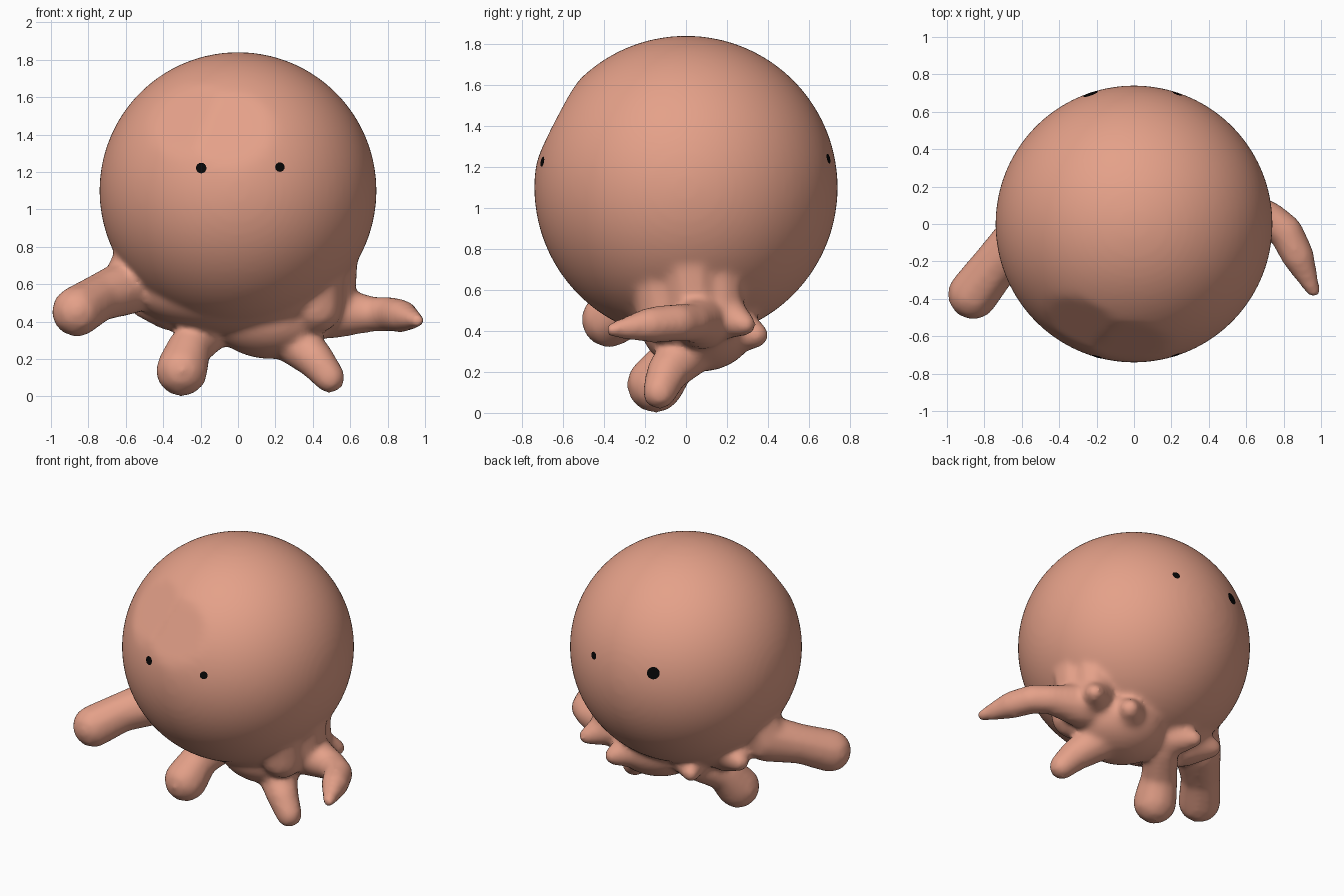
import bpy, bmesh, math
from mathutils import Vector, Matrix

if "Cube" in bpy.data.objects:
    bpy.data.objects.remove(bpy.data.objects["Cube"])

CENTRE = Vector((0, 0, 1.1))
RADIUS = 0.741
# Slightly flattened forehead: two overlapping shallow planes
FLATS = [Vector((-0.05, -0.88, 0.46)).normalized(), Vector((-0.38, -0.75, 0.54)).normalized()]
FLAT_D = 0.709


def material(name, rgb):
    m = bpy.data.materials.new(name)
    m.diffuse_color = (*rgb, 1)
    m.use_nodes = True
    m.node_tree.nodes["Principled BSDF"].inputs["Base Color"].default_value = m.diffuse_color
    return m


skin = material("salmon_skin", (0.78, 0.355, 0.25))
black = material("eye_black", (0.002, 0.002, 0.002))


def make_object(name, bm, mat):
    me = bpy.data.meshes.new(name)
    bm.to_mesh(me)
    bm.free()
    me.materials.append(mat)
    for p in me.polygons:
        p.use_smooth = True
    ob = bpy.data.objects.new(name, me)
    bpy.context.collection.objects.link(ob)
    return ob


def flatten(p):
    """Press a point of the head onto the forehead planes."""
    for n in FLATS:
        over = (p - CENTRE).dot(n) - FLAT_D
        if over > 0:
            p = p - n * over
    return p


def ellipsoid(bm, centre, radii):
    mat = Matrix.Translation(centre) @ Matrix.Diagonal((*radii, 1))
    bmesh.ops.create_uvsphere(bm, u_segments=48, v_segments=24, radius=1, matrix=mat)


def limb(bm, nodes, steps=10):
    """Chain of balls (x, y, z, radius) swept from node to node."""
    for a, b in zip(nodes, nodes[1:]):
        for i in range(steps + 1):
            x, y, z, r = Vector(a).lerp(Vector(b), i / steps)
            bmesh.ops.create_icosphere(bm, subdivisions=2, radius=r + 0.006,
                                       matrix=Matrix.Translation((x, y, z)))


# Head
bm = bmesh.new()
bmesh.ops.create_uvsphere(bm, u_segments=80, v_segments=40, radius=RADIUS,
                          matrix=Matrix.Translation(CENTRE))
for v in bm.verts:
    v.co = flatten(v.co)

# Skirt under the head
ellipsoid(bm, (0, 0, 0.57), (0.57, 0.36, 0.24))
ellipsoid(bm, (0.18, 0.06, 0.42), (0.32, 0.28, 0.22))

# Tentacles, web and short rear stumps
limbs = [
    # right web, front and rear edges
    [(0.49, 0, 0.88, 0.16), (0.48, 0.04, 0.52, 0.15)],
    [(0.42, -0.14, 0.8, 0.15), (0.42, -0.1, 0.48, 0.14)],
    [(0.46, 0.14, 0.8, 0.13), (0.47, 0.16, 0.5, 0.12)],
    # right tentacle
    [(0.5, 0.08, 0.45, 0.14), (0.72, 0.03, 0.44, 0.09), (0.81, -0.04, 0.44, 0.09),
     (0.875, -0.17, 0.43, 0.085), (0.96, -0.36, 0.405, 0.033)],
    # left tentacle
    [(-0.48, 0, 0.8, 0.15), (-0.58, -0.06, 0.59, 0.15), (-0.74, -0.22, 0.53, 0.125),
     (-0.86, -0.375, 0.455, 0.135)],
    # front left and front right tentacles
    [(-0.14, 0.1, 0.36, 0.11), (-0.26, -0.06, 0.26, 0.115), (-0.3, -0.15, 0.14, 0.138)],
    [(0.26, 0.04, 0.34, 0.14), (0.41, -0.09, 0.2, 0.1), (0.49, -0.13, 0.1, 0.08)],
    # rear stumps
    [(0.42, 0.12, 0.5, 0.15), (0.57, 0.29, 0.43, 0.05)],
    [(0.2, 0.18, 0.42, 0.15), (0.32, 0.34, 0.38, 0.06)],
    [(-0.35, 0.05, 0.5, 0.15), (-0.52, 0.15, 0.49, 0.06)],
    [(-0.12, 0.12, 0.42, 0.14), (-0.25, 0.3, 0.39, 0.05)],
]
for nodes in limbs:
    limb(bm, nodes)
body = make_object("body", bm, skin)

# Fuse everything into one soft skin
rm = body.modifiers.new("fuse", 'REMESH')
rm.mode = 'VOXEL'
rm.voxel_size = 0.018
rm.use_smooth_shade = True
sm = body.modifiers.new("soften", 'SMOOTH')
sm.factor = 0.5
sm.iterations = 14


# Eye spots: thin discs lying on the head
def eye_spot(name, x, z, side, size):
    bm = bmesh.new()

    def on_head(px, pz):
        y = side * math.sqrt(RADIUS ** 2 - px ** 2 - (pz - CENTRE.z) ** 2)
        p = flatten(Vector((px, y, pz)))
        return p + (p - CENTRE).normalized() * 0.006

    rim = [bm.verts.new(on_head(x + size * math.cos(a), z + size * math.sin(a)))
           for a in (i * math.tau / 16 for i in range(16))]
    face = bm.faces.new(rim)
    face.normal_update()
    if face.normal.y * side < 0:
        face.normal_flip()
    make_object(name, bm, black)


eye_spot("front_eye_left", -0.195, 1.22, -1, 0.028)
eye_spot("front_eye_right", 0.222, 1.225, -1, 0.025)
eye_spot("rear_spot_left", -0.23, 1.24, 1, 0.04)
eye_spot("rear_spot_right", 0.23, 1.24, 1, 0.024)
